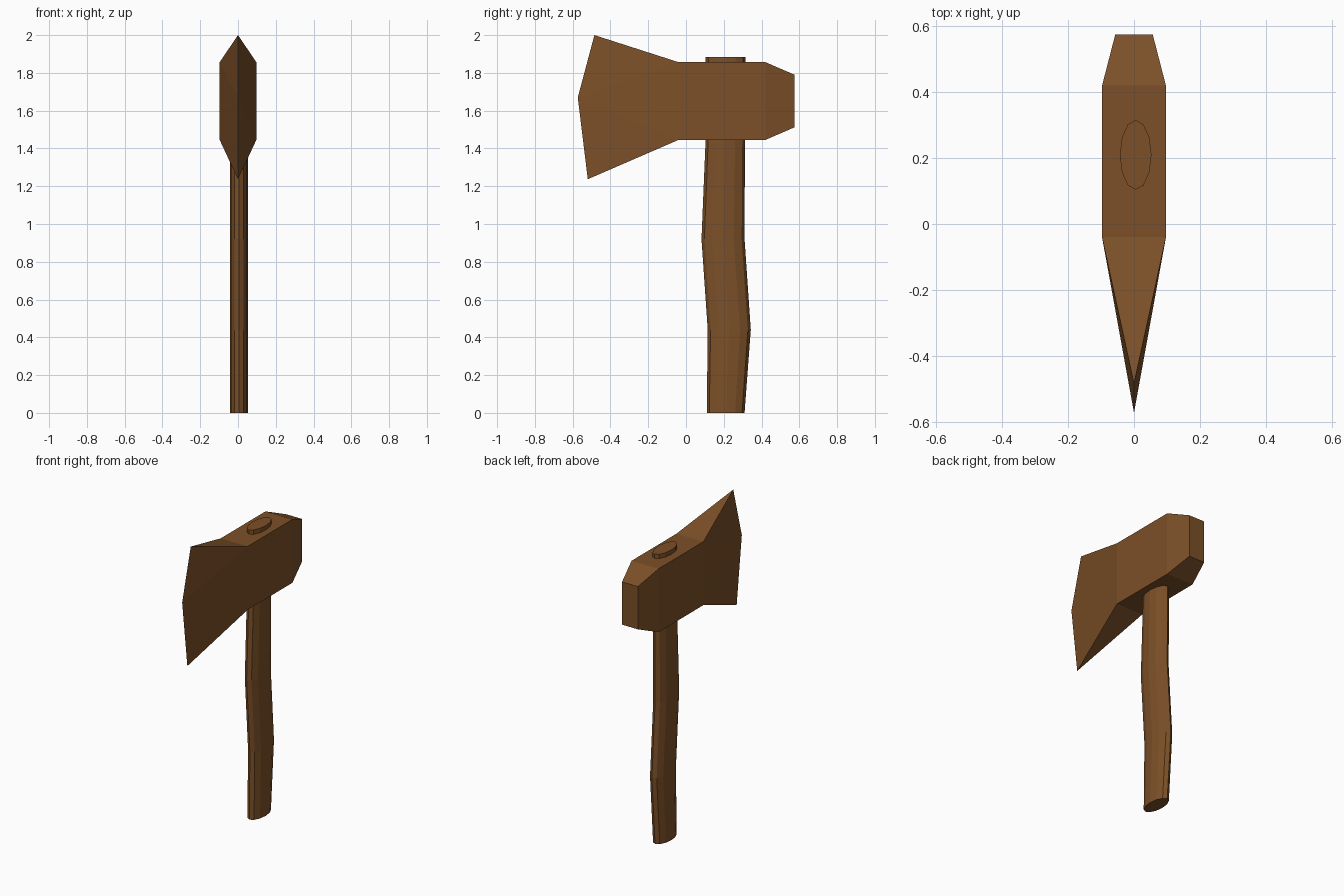
import bpy
import bmesh
import math

cube = bpy.data.objects.get("Cube")
if cube:
    bpy.data.objects.remove(cube, do_unlink=True)

# Single brown colour shared by both parts
brown = bpy.data.materials.new("brown_wood")
brown.use_nodes = True
colour = (0.2, 0.08, 0.021, 1)
brown.diffuse_color = colour
shader = next(n for n in brown.node_tree.nodes if n.type == 'BSDF_PRINCIPLED')
shader.inputs["Base Color"].default_value = colour
shader.inputs["Roughness"].default_value = 0.8


def finish(bm, name):
    bmesh.ops.recalc_face_normals(bm, faces=bm.faces[:])
    mesh = bpy.data.meshes.new(name)
    bm.to_mesh(mesh)
    bm.free()
    mesh.materials.append(brown)
    obj = bpy.data.objects.new(name, mesh)
    bpy.context.collection.objects.link(obj)
    return obj


def bridge(bm, a, b):
    for i in range(len(a)):
        j = (i + 1) % len(a)
        bm.faces.new((a[i], a[j], b[j], b[i]))


# Handle: oval rings swept along a gently bent path (z, front y, back y)
SIDES = 12
path = [(0, 0.11, 0.31), (0.44, 0.115, 0.343), (0.92, 0.082, 0.31),
        (1.45, 0.104, 0.312), (1.885, 0.104, 0.316)]
bm = bmesh.new()
rings = []
for z, front, back in path:
    ring = []
    for k in range(SIDES):
        a = math.tau * k / SIDES
        y = (front + back) / 2 + (back - front) / 2 * math.cos(a)
        ring.append(bm.verts.new((0.005 + 0.048 * math.sin(a), y, z)))
    rings.append(ring)
for lower, upper in zip(rings, rings[1:]):
    bridge(bm, lower, upper)
bm.faces.new(rings[0])
bm.faces.new(rings[-1])
finish(bm, "handle")

# Axe head: rectangular sections (y, half width, bottom, top)
sections = [(-0.04, 0.097, 1.445, 1.857), (0.42, 0.097, 1.445, 1.857),
            (0.575, 0.057, 1.512, 1.79)]
bm = bmesh.new()
loops = []
for y, w, low, high in sections:
    corners = [(-w, low), (w, low), (w, high), (-w, high)]
    loops.append([bm.verts.new((x, y, z)) for x, z in corners])
for a, b in zip(loops, loops[1:]):
    bridge(bm, a, b)
bm.faces.new(loops[-1])

# Blade: both cheeks taper to a three-point cutting edge
tip_low, tip_mid, tip_high = [bm.verts.new((0, y, z)) for y, z in
                              [(-0.52, 1.237), (-0.573, 1.67), (-0.485, 2.0)]]
left_low, right_low, right_high, left_high = loops[0]
for low, high in [(left_low, left_high), (right_low, right_high)]:
    bm.faces.new((low, tip_low, tip_mid))
    bm.faces.new((low, tip_mid, high))
    bm.faces.new((high, tip_mid, tip_high))
bm.faces.new((left_low, right_low, tip_low))
bm.faces.new((left_high, tip_high, right_high))
finish(bm, "axe_head")
